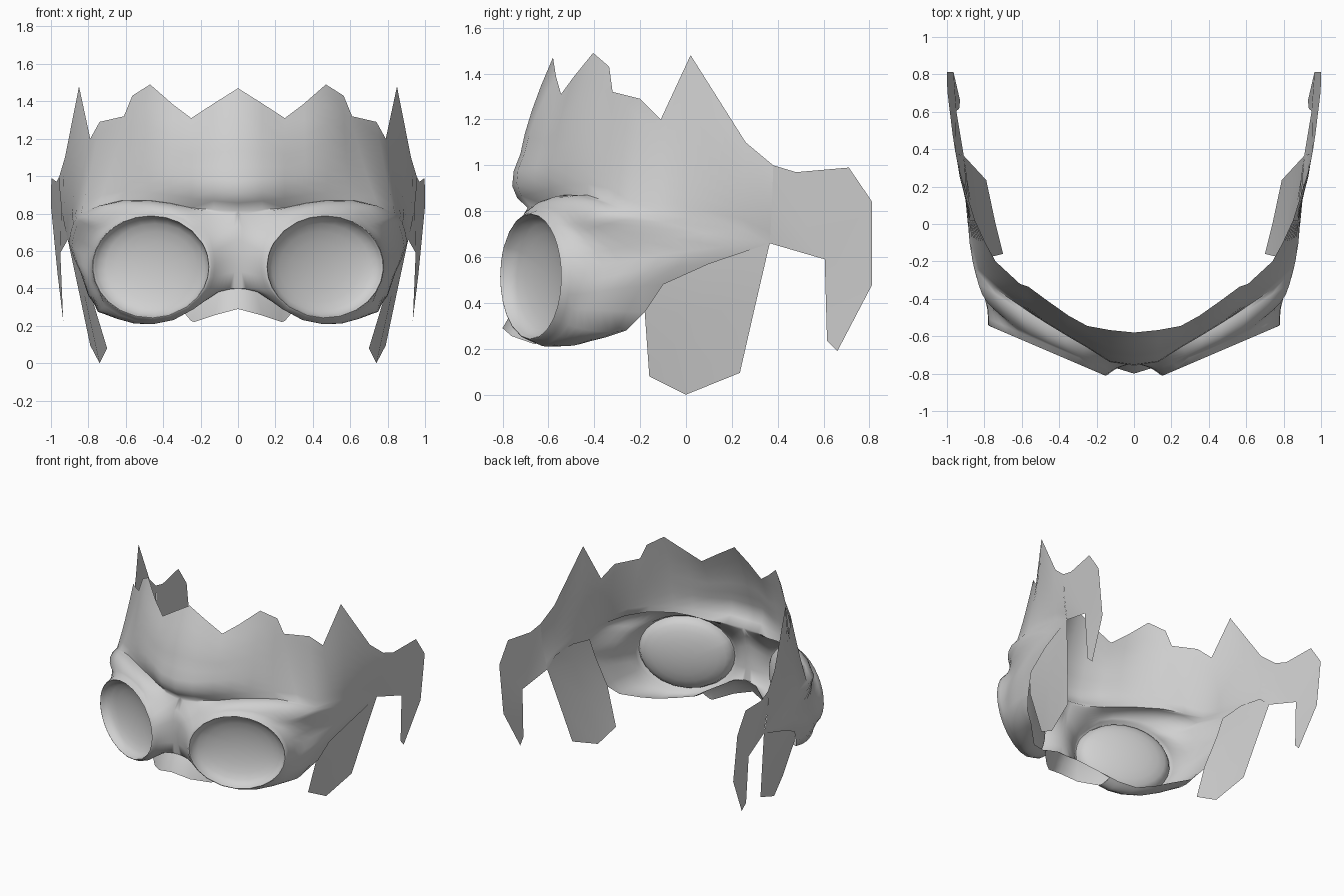
import bpy, bmesh, math
from mathutils import Vector as V

if "Cube" in bpy.data.objects:
    bpy.data.objects.remove(bpy.data.objects["Cube"])

grey = bpy.data.materials.new("light_grey")
grey.diffuse_color = (0.63, 0.63, 0.63, 1)
grey.use_nodes = True
grey.node_tree.nodes["Principled BSDF"].inputs["Base Color"].default_value = grey.diffuse_color


def build(name, faces, angle=60):
    """Weld point-list faces into one half and mirror it across x."""
    bm = bmesh.new()
    for f in faces:
        bm.faces.new([bm.verts.new(p) for p in f])
    bmesh.ops.remove_doubles(bm, verts=bm.verts, dist=0.0005)
    bmesh.ops.recalc_face_normals(bm, faces=bm.faces)
    me = bpy.data.meshes.new(name)
    bm.to_mesh(me)
    bm.free()
    ob = bpy.data.objects.new(name, me)
    bpy.context.collection.objects.link(ob)
    me.materials.append(grey)
    m = ob.modifiers.new("mirror", 'MIRROR')
    m.use_clip = True
    bpy.context.view_layer.objects.active = ob
    ob.select_set(True)
    bpy.ops.object.modifier_apply(modifier="mirror")
    bpy.ops.object.shade_smooth_by_angle(angle=math.radians(angle))
    ob.select_set(False)


def grid(rows, closed=False):
    """Quads between successive rows of points."""
    out = []
    for a, b in zip(rows, rows[1:]):
        n = len(a)
        for i in range(n if closed else n - 1):
            j = (i + 1) % n
            out.append([a[i], a[j], b[j], b[i]])
    return out


# Crown: jagged top edge, bulging middle and brow line, front centre to temple
top = [(0, -.58, 1.47), (.13, -.567, 1.388), (.25, -.545, 1.31), (.35, -.49, 1.385),
       (.47, -.405, 1.49), (.565, -.335, 1.43), (.61, -.32, 1.32), (.74, -.2, 1.29),
       (.79, -.11, 1.2), (.85, .02, 1.48), (.925, .26, 1.1), (.955, .38, 1.0)]
mid = [(0, -.722, 1.05), (.13, -.705, 1.05), (.25, -.635, 1.05), (.36, -.575, 1.07),
       (.48, -.505, 1.1), (.58, -.41, 1.1), (.665, -.33, 1.08), (.79, -.23, 1.01),
       (.835, -.1, .98), (.875, .02, 1.02), (.93, .25, .9), (.945, .375, .84)]
brow = [(0, -.69, .815), (.13, -.675, .82), (.25, -.62, .83), (.36, -.575, .855),
        (.47, -.525, .87), (.62, -.43, .87), (.75, -.34, .84), (.84, -.25, .8),
        (.87, -.1, .79), (.885, .02, .77), (.9, .25, .72), (.91, .365, .66)]
top, mid, brow = [[V(p) for p in r] for r in (top, mid, brow)]
rows = []
for k in range(9):
    t = k / 8
    wa, wb, wc = (1 - t) * (1 - 2 * t), 4 * t * (1 - t), t * (2 * t - 1)
    row = [a * wa + b * wb + c * wc for a, b, c in zip(top, mid, brow)]
    # forehead swells out just above the brow
    swell = .03 * max(0, math.sin(math.pi * min(1, max(0, (t - .5) * 2))))
    for p in row:
        p.y -= swell * max(0, 1 - (p.x / .45) ** 2)
    rows.append(row)
shell = grid(rows)

# Goggle housing: lofted from the tilted oval rim to the brow, temple, jaw and bridge
centre, across, up = V((.465, -.675, .515)), V((.315, .135, 0)), V((0, 0, .277))
back = V((-.394, .919, 0))
brow_angles = [152, 135, 119, 105, 90, 75, 62, 50, 40, 30, 19, 8]
lower = [(-4, (.88, .1, .57)), (-16, (.84, -.1, .48)), (-29, (.8, -.18, .36)),
         (-43, (.74, -.26, .28)), (-58, (.63, -.35, .25)), (-75, (.55, -.43, .23)),
         (-92, (.46, -.52, .225)), (-108, (.34, -.57, .25)), (-128, (.22, -.64, .32)),
         (-143, (.09, -.71, .39)), (-156, (0, -.73, .40)), (-168, (0, -.745, .49)),
         (-180, (0, -.75, .57)), (-193, (0, -.75, .66)), (-202, (0, -.735, .74))]
ends = list(zip(brow_angles, brow)) + [(a, V(p)) for a, p in lower]


def oval(angle, scale=1.0, depth=0.0):
    a = math.radians(angle)
    return centre + (across * math.cos(a) + up * math.sin(a)) * scale + back * depth


loft = [[oval(a) for a, _ in ends]] + [[] for _ in range(9)]
for ang, end in ends:
    rim = oval(ang)
    out = (rim - centre).normalized()
    if end.x < .2 and abs(ang) > 130:
        # bridge flattens out towards the middle
        start = rim.lerp(end, .06)
        ctrl = V((max(end.x, rim.x * .5), end.y, rim.z * .4 + end.z * .6))
        c1, c2 = start.lerp(ctrl, 2 / 3), end.lerp(ctrl, 2 / 3)
    elif -35 < ang < 55:
        # tube runs straight back, then steps out to the temple
        start = oval(ang, 1.04, .03)
        dy = end.y - start.y
        c1 = V((start.x, start.y + .25 * dy, start.z))
        c2 = V((end.x, start.y + .32 * dy, end.z * .6 + start.z * .4))
    else:
        start = oval(ang, 1.045, .03)
        ctrl = rim.lerp(end, .42) + out * min(.08, .25 * (end - rim).length)
        c1, c2 = start.lerp(ctrl, 2 / 3), end.lerp(ctrl, 2 / 3)
    for k in range(9):
        t = k / 8
        s = 1 - t
        loft[k + 1].append(start * s ** 3 + c1 * 3 * s * s * t + c2 * 3 * s * t * t + end * t ** 3)
shell += grid(loft, True)

# Rounded rim lip
lip = [[oval(a, s, d) for a, _ in ends] for s, d in ((1, 0), (.985, -.002), (.965, .01))]
shell += grid(lip, True)

# Ear strap at the back of each temple
A, M, I = top[-1], mid[-1], brow[-1]
B, C, D = (.97, .48, .97), (.998, .71, .99), (1.0, .812, .84)
E, F, G, H = (.965, .812, .48), (.93, .66, .19), (.935, .615, .235), (.95, .605, .59)
shell += [[A, B, H, M], [M, H, I], [B, C, D, H], [D, E, H], [E, F, G, H]]
build("mask_shell", shell)

# Concave lenses
dish = [[oval(a, .965 * math.cos(t), .01 + .09 * math.sin(t)) for a, _ in ends]
        for t in [i * math.pi / 12 for i in range(6)]]
hub = centre + back * .10
n = len(ends)
build("lens", grid(dish, True) + [[dish[-1][i], dish[-1][(i + 1) % n], hub] for i in range(n)])

# Cheek flaps running into the temples
build("cheek_flap", grid([
    [(.70, -.16, .08), (.74, 0, 0), (.79, .235, .095)],
    [(.785, -.18, .36), (.82, .06, .36), (.85, .30, .38)],
    [(.84, -.12, .58), (.868, .1, .62), (.91, .365, .66)],
    [(.865, -.08, .73), (.882, .1, .76), (.9, .28, .74)]]))

# Nose guard under the bridge
build("nose_guard", grid([
    [(0, -.73, .40), (.09, -.71, .39), (.22, -.64, .32), (.29, -.605, .28)],
    [(0, -.765, .35), (.11, -.74, .33), (.23, -.65, .27), (.28, -.62, .26)],
    [(0, -.80, .29), (.13, -.76, .255), (.235, -.66, .22), (.25, -.645, .225)]]))
